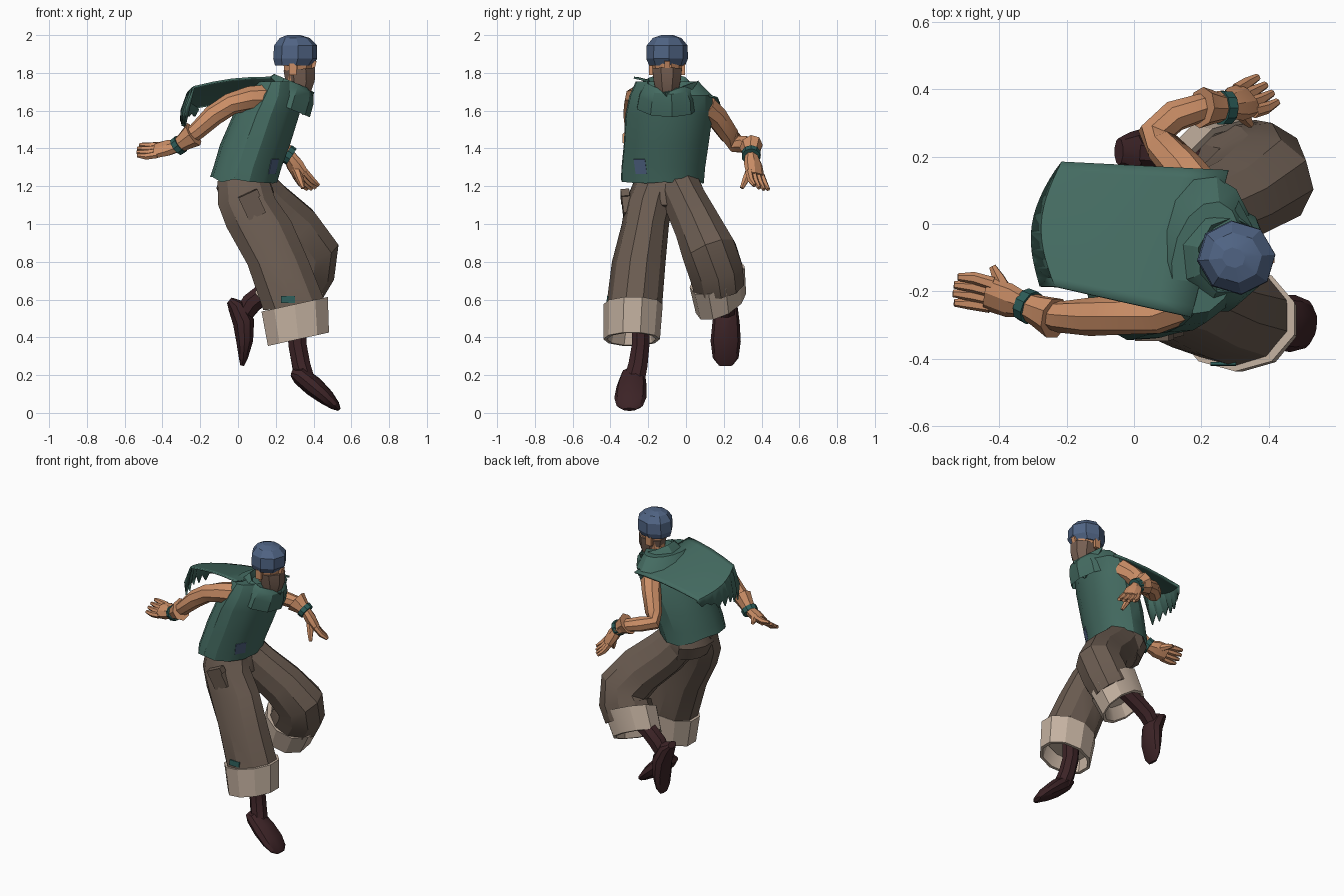
import bpy, bmesh, math, random
from mathutils import Vector

random.seed(4)


def mat(name, r, g, b):
    m = bpy.data.materials.new(name)
    lin = lambda c: ((c / 255 + 0.055) / 1.055) ** 2.4
    m.diffuse_color = (lin(r), lin(g), lin(b), 1)
    return m


GREEN = mat("green cloth", 68, 107, 97)
TEAL = mat("dark teal", 44, 92, 88)
BLUE = mat("blue knit", 80, 100, 132)
SKIN = mat("skin", 204, 143, 103)
BROWN = mat("brown trousers", 107, 92, 81)
MASK = mat("mask brown", 118, 95, 82)
BEIGE = mat("beige lining", 196, 177, 160)
BOOT = mat("dark boot", 60, 35, 38)


def finish(name, bm, m, angle=30):
    bmesh.ops.recalc_face_normals(bm, faces=bm.faces)
    me = bpy.data.meshes.new(name)
    bm.to_mesh(me)
    bm.free()
    me.materials.append(m)
    ob = bpy.data.objects.new(name, me)
    bpy.context.collection.objects.link(ob)
    bpy.ops.object.select_all(action='DESELECT')
    ob.select_set(True)
    bpy.context.view_layer.objects.active = ob
    bpy.ops.object.shade_smooth_by_angle(angle=math.radians(angle))
    return ob


def tube(name, pts, m, sides=8, ref=(1, 0, 0), axis=None, caps=(True, True), jag=0, angle=30):
    """Loft rings (x, y, z, half width along ref, half width across)."""
    bm = bmesh.new()
    cs = [Vector(p[:3]) for p in pts]
    rings = []
    for i, p in enumerate(pts):
        t = Vector(axis) if axis else cs[min(i + 1, len(cs) - 1)] - cs[max(i - 1, 0)]
        t.normalize()
        u = Vector(ref)
        u = (u - t * u.dot(t)).normalized()
        w = t.cross(u)
        b = p[4] if len(p) > 4 else p[3]
        ring = []
        for k in range(sides):
            a = 2 * math.pi * (k + 0.5) / sides
            v = cs[i] + u * p[3] * math.cos(a) + w * b * math.sin(a)
            if jag and i == 0:
                v.z += random.uniform(-jag, jag)
            ring.append(bm.verts.new(v))
        rings.append(ring)
    for r, s in zip(rings, rings[1:]):
        for k in range(sides):
            j = (k + 1) % sides
            bm.faces.new((r[k], r[j], s[j], s[k]))
    if caps[0]:
        bm.faces.new(rings[0])
    if caps[1]:
        bm.faces.new(rings[-1])
    return finish(name, bm, m, angle)


def box(name, loc, size, rot, m):
    bm = bmesh.new()
    bmesh.ops.create_cube(bm, size=1)
    for v in bm.verts:
        v.co = Vector(v.co[i] * size[i] for i in range(3))
    ob = finish(name, bm, m)
    ob.location = loc
    ob.rotation_euler = [math.radians(a) for a in rot]


UP = (0, 0, 1)

# head, mask, ears, nose and knitted cap
tube("head", [(.25, -.09, 1.62, .07), (.285, -.095, 1.72, .06), (.315, -.1, 1.77, .07),
              (.317, -.1, 1.88, .083)], SKIN, 10, axis=UP)
tube("face_mask", [(.325, -.1, 1.69, .065, .06), (.33, -.1, 1.75, .083, .076),
                   (.324, -.1, 1.82, .09, .085)], MASK, 8, axis=(-.1, 0, 1))
for y in (-.185, -.015):
    box("ear", (.29, y, 1.82), (.04, .02, .06), (0, 0, 0), SKIN)
box("nose", (.40, -.1, 1.84), (.02, .03, .05), (0, 15, 0), SKIN)
tube("knitted_cap", [(.295, -.1, 1.84, .1, .095), (.303, -.1, 1.875, .118, .11), (.305, -.1, 1.945, .115, .108),
                     (.30, -.1, 1.985, .08, .075), (.295, -.1, 2.0, .035, .03)], BLUE, 8,
     ref=(1, -.3, 0), axis=UP, angle=15)

# sleeveless shirt leaning forward
TURN = (.97, -.22, 0)
tube("shirt", [(.03, -.125, 1.235, .175, .225), (.05, -.12, 1.3, .178, .227), (.09, -.105, 1.42, .183, .23),
               (.15, -.09, 1.58, .172, .237), (.195, -.08, 1.68, .15, .225), (.215, -.1, 1.755, .1, .17)],
     GREEN, 14, ref=TURN, axis=UP, caps=(False, True), jag=.025)
box("shirt_patch", (.186, -.24, 1.305), (.009, .07, .08), (0, 14, -32), BLUE)

# cowl around the neck with a pointed fold, lower at the front
tube("cowl", [(.25, -.1, 1.62, .14, .17), (.265, -.095, 1.69, .145, .16), (.285, -.095, 1.735, .125, .135),
              (.285, -.095, 1.755, .105, .115), (.285, -.095, 1.68, .07, .075)],
     GREEN, 9, ref=TURN, axis=(.42, 0, 1), caps=(False, False))
bm = bmesh.new()
q = [bm.verts.new(c) for c in ((.28, -.22, 1.70), (.405, -.11, 1.695), (.31, .07, 1.76), (.345, -.07, 1.575),
                               (.25, -.08, 1.66))]
for f in ((0, 1, 3), (1, 2, 3), (0, 4, 1), (1, 4, 2), (0, 3, 4), (2, 4, 3)):
    bm.faces.new([q[i] for i in f])
finish("cowl_point", bm, GREEN)

# wind-blown cape with a ragged hem
bm = bmesh.new()
N, rows = 14, []
A, B = Vector((.17, -.275, 1.78)), Vector((.28, .16, 1.675))
E, C = Vector((-.235, -.185, 1.73)), Vector((-.215, .185, 1.62))
for r in range(6):
    row = []
    for k in range(N + 1):
        v = k / N
        s = min(r / 4, 1)
        p = A.lerp(B, v).lerp(E.lerp(C, v), s)
        p.z += .015 * math.sin(math.pi * s)
        p.x -= .05 * s * math.sin(math.pi * v)
        if r == 5:
            hang = (1 - v) ** .7
            p += Vector((-.045 * hang, 0, -.11 * hang - (.07 * hang + .01) * (k % 2) - random.uniform(0, .03)))
        row.append(bm.verts.new(p))
    rows.append(row)
for a, b in zip(rows, rows[1:]):
    for k in range(N):
        bm.faces.new((a[k], a[k + 1], b[k + 1], b[k]))
cape = finish("cape", bm, GREEN)
mod = cape.modifiers.new("thickness", 'SOLIDIFY')
mod.thickness = .01


# arms, gauntlets, wristbands and hands
def hand(name, wrist, d, s, thumb):
    w, d, s = Vector(wrist), Vector(d).normalized(), Vector(s)
    s = (s - d * s.dot(d)).normalized()
    n = d.cross(s)
    tube(name + "_palm", [(*w, .035, .033), (*(w + d * .06), .056, .038), (*(w + d * .13), .058, .028)],
         SKIN, 8, ref=s)
    for i in range(4):
        o = i - 1.5
        b = w + d * .115 + s * o * .028
        mid = b + d * .06 + s * o * .004 - n * .008
        tip = mid + d * (.055 - abs(o) * .008) - n * .018
        tube(name + "_finger", [(*b, .02), (*mid, .018), (*tip, .011)], SKIN, 6, ref=s)
    t = Vector(thumb)
    b = w + d * .05 + (t - w).normalized() * .02
    tube(name + "_thumb", [(*b, .026), (*b.lerp(t, .6), .02), (*t, .011)], SKIN, 6, ref=n)


def arm(name, path, cuff_a, wrist, d, s, thumb):
    tube(name + "_arm", path, SKIN, 8, ref=(.2, .3, 1))
    c, w = Vector(cuff_a), Vector(wrist)
    tube(name + "_gauntlet", [(*c, .074, .06), (*c.lerp(w, .6), .052, .047), (*w, .042)], SKIN, 8, ref=(.2, .3, 1))
    e = (w - c).normalized() * .016
    tube(name + "_wristband", [(*(w - e), .052), (*(w + e), .05)], TEAL, 10, ref=(.2, .3, 1))
    hand(name + "_hand", w, d, s, thumb)


arm("rear", [(.16, -.22, 1.67, .07), (.06, -.262, 1.665, .065), (-.04, -.27, 1.635, .058), (-.13, -.275, 1.575, .057),
             (-.22, -.275, 1.49, .047), (-.31, -.25, 1.425, .037)],
    (-.235, -.28, 1.475), (-.315, -.243, 1.415), (-.93, .28, -.2), (.2, .75, .6), (-.42, -.125, 1.40))
arm("front", [(.19, .10, 1.62, .07), (.15, .16, 1.57, .06), (.085, .23, 1.47, .052), (.06, .265, 1.425, .05),
              (.12, .32, 1.42, .048), (.2, .345, 1.40, .042), (.27, .36, 1.36, .037)],
    (.2, .345, 1.41), (.27, .345, 1.365), (.5, .17, -.83), (.55, -.65, .15), (.345, .295, 1.19))

# trousers: seat and two wide legs
tube("trouser_seat", [(.03, -.09, 1.27, .12, .16), (.035, -.09, 1.19, .155, .18), (.06, -.085, 1.1, .14, .15),
                      (.09, -.085, 1.07, .06, .08)], BROWN, 12, axis=UP)
tube("straight_trouser_leg", [(.025, -.15, 1.24, .14, .12), (.045, -.19, 1.12, .16, .13), (.11, -.215, 1.0, .18, .125),
                              (.21, -.25, .8, .168, .142), (.30, -.275, .56, .175, .148)], BROWN, 10, axis=(-.1, 0, 1))
tube("bent_trouser_leg", [(.05, -.05, 1.22, .13, .12), (.15, .005, 1.1, .145, .118), (.29, .07, .97, .155, .13),
                          (.375, .125, .85, .165, .15), (.355, .155, .76, .165, .15), (.31, .17, .68, .16, .14)],
     BROWN, 10, ref=(1, 0, .8))

# turned-up trouser hems, hollow underneath
tube("straight_leg_hem", [(.30, -.28, .47, .14, .11), (.30, -.277, .575, .165, .135), (.30, -.28, .575, .189, .157),
                          (.32, -.288, .39, .174, .15), (.32, -.288, .39, .155, .13), (.305, -.28, .5, .14, .11)],
     BEIGE, 10, axis=(-.22, 0, 1))
tube("bent_leg_hem", [(.27, .175, .65, .12, .1), (.30, .17, .715, .15, .13), (.305, .165, .72, .18, .158),
                      (.24, .185, .58, .167, .145), (.24, .185, .58, .15, .125), (.265, .175, .65, .12, .1)],
     BEIGE, 10, ref=(1, 0, -.5), axis=(.4, -.38, .8))

# pockets and knee patch
box("side_pocket", (.075, -.315, 1.10), (.10, .045, .13), (6, -25, 0), BROWN)
box("side_pocket_flap", (.06, -.322, 1.145), (.11, .045, .04), (6, -25, 0), BROWN)
box("leg_patch", (.265, -.415, .60), (.075, .009, .035), (-6, 0, 0), TEAL)

# boots with pointed-down feet
tube("straight_boot_shaft", [(.31, -.24, .52, .058, .052), (.315, -.24, .36, .052, .05),
                             (.335, -.255, .25, .052, .055), (.36, -.275, .17, .05, .06)], BOOT, 8)
tube("straight_boot_foot", [(.285, -.277, .212, .018, .04), (.325, -.28, .20, .05, .065), (.40, -.288, .14, .055, .08),
                            (.47, -.295, .08, .043, .085), (.515, -.298, .038, .026, .07), (.535, -.3, .018, .01, .035)],
     BOOT, 10, ref=UP)
tube("bent_boot_shaft", [(.25, .19, .70, .055), (.14, .2, .635, .057), (.07, .208, .58, .058),
                         (.03, .21, .52, .05)], BOOT, 8, ref=UP)
tube("bent_boot_foot", [(-.045, .215, .595, .02, .04), (-.01, .213, .565, .048, .06), (.03, .212, .48, .06, .072),
                        (.035, .21, .38, .047, .08), (.028, .21, .29, .025, .068), (.022, .21, .25, .01, .035)],
     BOOT, 10)
